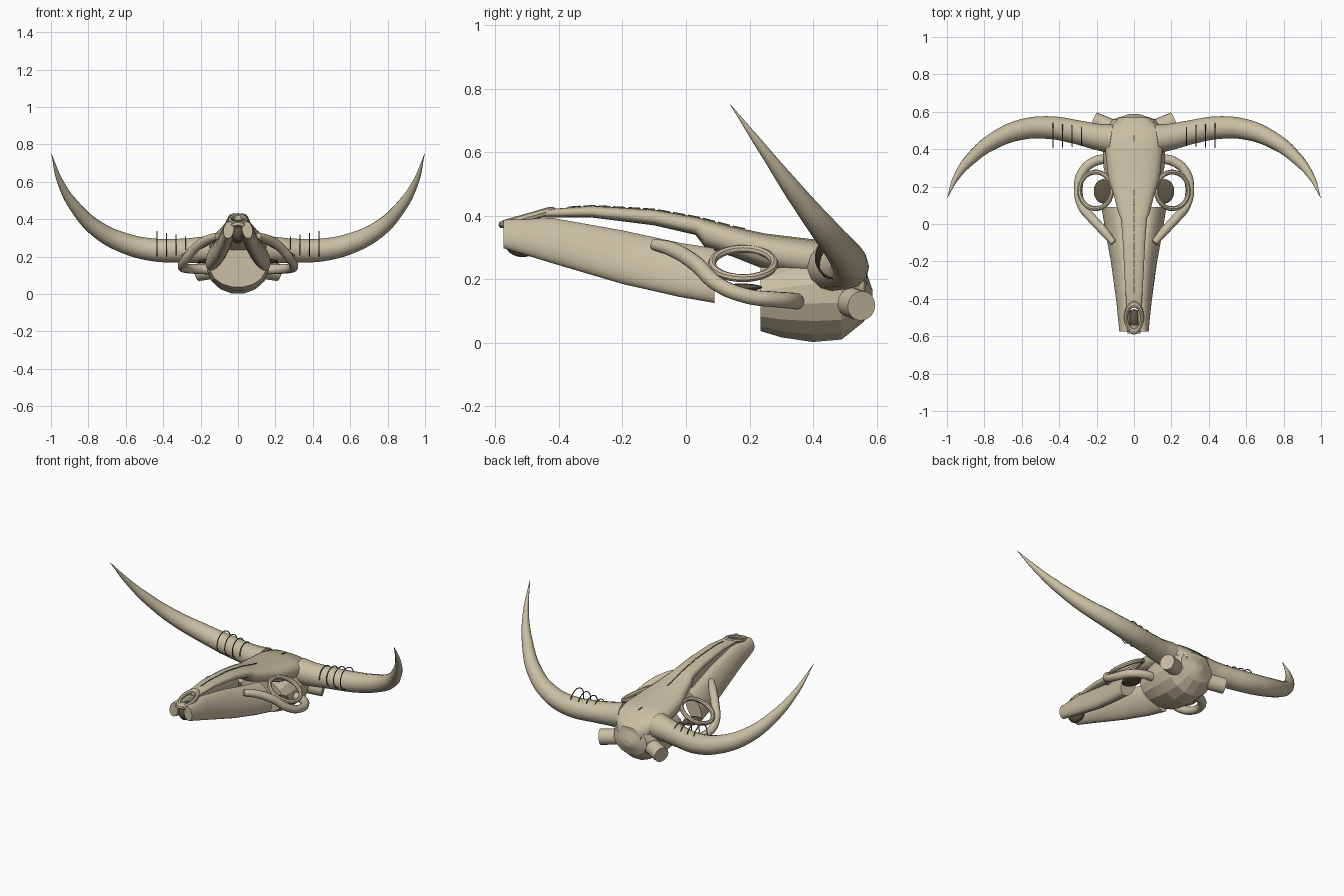
import bpy, bmesh, math
from mathutils import Vector

cube = bpy.data.objects.get("Cube")
if cube:
    bpy.data.objects.remove(cube, do_unlink=True)


def material(name, rgb):
    m = bpy.data.materials.new(name)
    m.use_nodes = True
    m.diffuse_color = (*rgb, 1)
    m.node_tree.nodes["Principled BSDF"].inputs["Base Color"].default_value = (*rgb, 1)
    return m


bone = material("bone", (0.58, 0.52, 0.36))
dark = material("dark_hollow", (0.11, 0.095, 0.06))


def finish(ob, name, mat, angle=40):
    ob.name = name
    ob.data.materials.clear()
    ob.data.materials.append(mat)
    bpy.ops.object.select_all(action='DESELECT')
    ob.select_set(True)
    bpy.context.view_layer.objects.active = ob
    if angle:
        bpy.ops.object.shade_smooth_by_angle(angle=math.radians(angle))
    return ob


def loft(name, rows, sides, mat, angle=40, power=1.0):
    """Skin elliptical sections (x, y, z, half width, half height, lean) along y."""
    bm = bmesh.new()
    rings = []
    for x, y, z, rx, rz, lean in rows:
        ring = []
        for i in range(sides):
            a = 2 * math.pi * (i + 0.5) / sides
            c, s = math.cos(a), math.sin(a)
            u = math.copysign(abs(c) ** power, c) * rx
            v = math.copysign(abs(s) ** power, s) * rz
            ring.append(bm.verts.new((x + u - lean * v, y, z + v)))
        rings.append(ring)
    for a, b in zip(rings, rings[1:]):
        for i in range(sides):
            j = (i + 1) % sides
            bm.faces.new((a[i], a[j], b[j], b[i]))
    bm.faces.new(rings[0])
    bm.faces.new(rings[-1])
    bmesh.ops.recalc_face_normals(bm, faces=bm.faces)
    me = bpy.data.meshes.new(name)
    bm.to_mesh(me)
    bm.free()
    ob = bpy.data.objects.new(name, me)
    bpy.context.collection.objects.link(ob)
    return finish(ob, name, mat, angle)


def tube(name, points, side, mat=bone, cyclic=False):
    """Tapered tube through (x, y, z, radius) points."""
    cu = bpy.data.curves.new(name, 'CURVE')
    cu.dimensions = '3D'
    cu.bevel_depth = 1
    cu.bevel_resolution = 4
    cu.use_fill_caps = True
    sp = cu.splines.new('BEZIER')
    sp.bezier_points.add(len(points) - 1)
    sp.use_cyclic_u = cyclic
    for p, (x, y, z, r) in zip(sp.bezier_points, points):
        p.co = (x * side, y, z)
        p.radius = r
        p.handle_left_type = p.handle_right_type = 'AUTO'
    ob = bpy.data.objects.new(name, cu)
    bpy.context.collection.objects.link(ob)
    bpy.ops.object.select_all(action='DESELECT')
    ob.select_set(True)
    bpy.context.view_layer.objects.active = ob
    bpy.ops.object.convert(target='MESH')
    return finish(bpy.context.object, name, mat)


def ball(name, loc, scale, mat):
    bpy.ops.mesh.primitive_uv_sphere_add(segments=24, ring_count=12, location=loc)
    bpy.context.object.scale = scale
    return finish(bpy.context.object, name, mat)


def torus(name, loc, rot, major, minor, mat, scale=(1, 1, 1)):
    bpy.ops.mesh.primitive_torus_add(location=loc, rotation=rot, major_radius=major,
                                     minor_radius=minor, major_segments=32, minor_segments=8)
    bpy.context.object.scale = scale
    return finish(bpy.context.object, name, mat)


# Faceted braincase with a domed back
case = [(.235, .035, .25, .15), (.30, .015, .28, .165), (.40, .0, .31, .17),
        (.49, .008, .30, .16), (.56, .065, .25, .115), (.588, .125, .165, .025)]
loft("braincase", [(0, y, (a + b) / 2, w, (b - a) / 2, 0) for y, a, b, w in case],
     16, bone, 12)

# Forehead running into the long nasal bone
brow_rows = [(-.45, .395, .42, .04), (-.30, .395, .432, .05), (-.10, .37, .42, .06),
             (.03, .34, .397, .07), (.06, .30, .39, .085), (.15, .27, .366, .108),
             (.25, .23, .345, .14), (.40, .20, .327, .155), (.50, .19, .31, .15),
             (.57, .16, .24, .08)]
loft("forehead_and_nasal_bone",
     [(0, y, (a + b) / 2, w, (b - a) / 2, 0) for y, a, b, w in brow_rows],
     20, bone, 40, 0.75)

# Centre seam along the skull roof, as thin plates
def roof(y):
    for p, q in zip(brow_rows, brow_rows[1:]):
        if p[0] <= y <= q[0]:
            return p[2] + (q[2] - p[2]) * (y - p[0]) / (q[0] - p[0])


for k in range(13):
    y0 = -.37 + k * .047
    ends = (y0, y0 + .038) if k < 12 else (.44, .475)
    a, b = (Vector((0, y, roof(y))) for y in ends)
    bpy.ops.mesh.primitive_cube_add(size=1, location=(a + b) / 2)
    seam = bpy.context.object
    seam.scale = (.006, (b - a).length, .006)
    seam.rotation_euler.x = math.atan2(b.z - a.z, b.y - a.y)
    finish(seam, "roof_seam", dark, 0)

# Nose opening: rim, hollow and tip
torus("nose_rim", (0, -.50, .395), (math.radians(16), 0, 0), .05, .013, bone, (.85, 1.5, 1))
ball("nose_hollow", (0, -.515, .325), (.038, .06, .055), dark)
loft("nose_tip", [(0, -.585, .372, .035, .01, 0), (0, -.54, .372, .05, .015, 0)], 12, bone)

for side, word in ((1, "left"), (-1, "right")):
    # Leaning upper jaw, cut off flat at the back
    jaw = [(.05, -.575, .343, .028, .045, .1), (.055, -.42, .322, .036, .072, .2),
           (.075, -.20, .27, .042, .085, .3), (.10, -.02, .23, .048, .086, .35),
           (.115, .09, .212, .05, .087, .35)]
    loft(word + "_upper_jaw", [(x * side, y, z, w, h, n * side) for x, y, z, w, h, n in jaw],
         24, bone)

    # Cheek arch and eye socket rim
    tube(word + "_cheek_arch",
         [(.11, -.10, .31, .018), (.16, -.04, .293, .024), (.225, .03, .25, .025),
          (.28, .10, .185, .024), (.298, .19, .148, .024), (.275, .28, .137, .025),
          (.21, .335, .133, .026), (.13, .35, .13, .026)], side)
    torus(word + "_eye_socket_rim", (.205 * side, .18, .25), (0, math.radians(28) * side, 0),
          .098, .013, bone)
    ball(word + "_eye_hollow", (.165 * side, .175, .175), (.05, .065, .012), dark)

    # Knob at the back of the skull
    axis = Vector((.85 * side, .35, -.12)).normalized()
    bpy.ops.mesh.primitive_cylinder_add(vertices=16, radius=.047, depth=.13,
                                        location=(.155 * side, .528, .125))
    bpy.context.object.rotation_euler = axis.to_track_quat('Z', 'Y').to_euler()
    finish(bpy.context.object, word + "_back_knob", bone)

    # Curved horn and its thin hoops
    tube(word + "_horn",
         [(.12, .455, .24, .078), (.20, .467, .235, .07), (.30, .49, .232, .064),
          (.45, .515, .236, .061), (.60, .505, .27, .055), (.75, .445, .345, .045),
          (.87, .35, .465, .032), (.95, .25, .60, .017), (.998, .14, .75, .001)], side)
    for k in range(4):
        torus(word + "_horn_hoop", ((.28 + .051 * k) * side, .475, .25 + .006 * k),
              (0, math.pi / 2, 0), .056 + .0035 * k, .003, dark)
